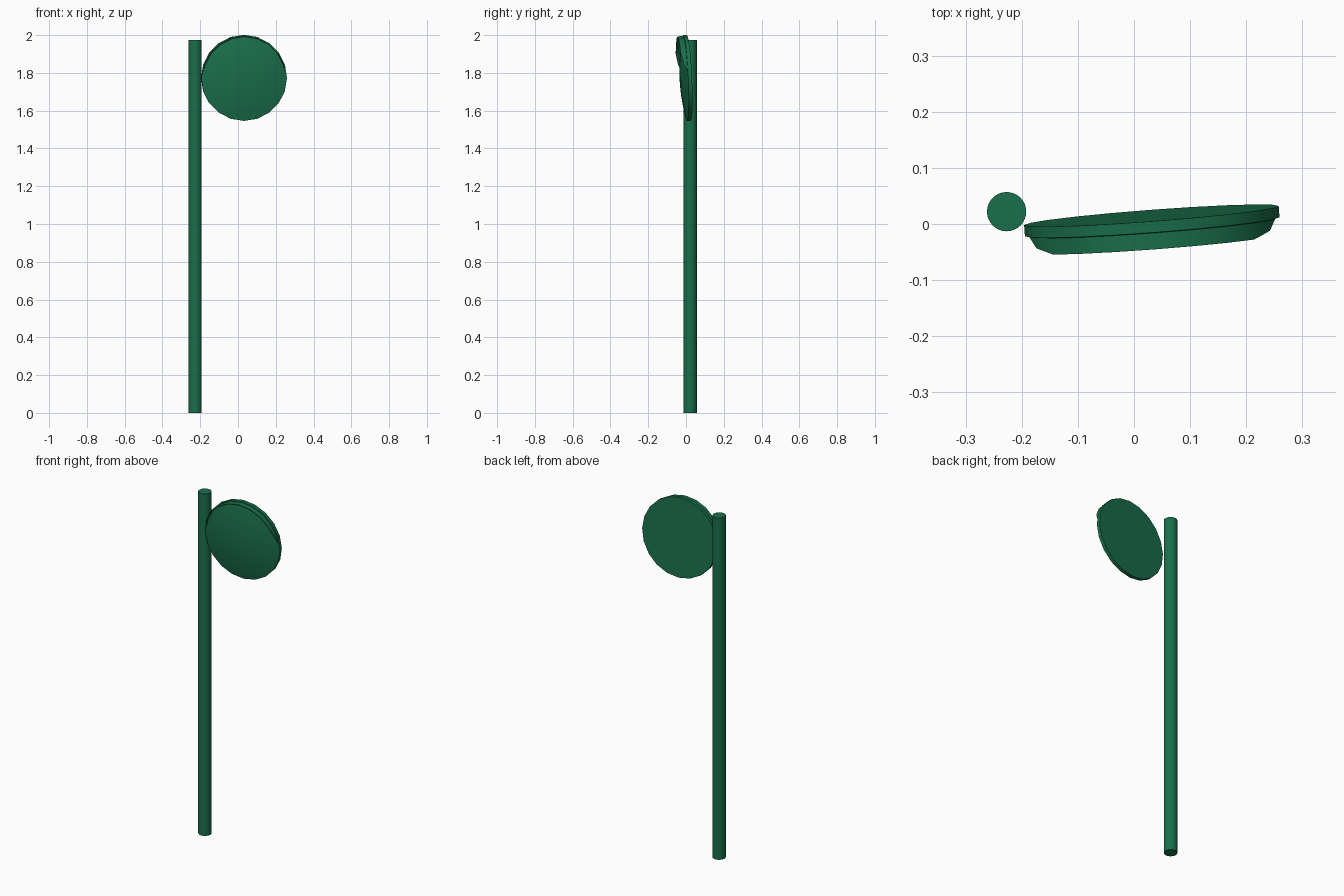
import bpy, bmesh
from math import sin, cos, radians, pi
from mathutils import Matrix

if "Cube" in bpy.data.objects:
    bpy.data.objects.remove(bpy.data.objects["Cube"])

green = bpy.data.materials.new("green")
green.diffuse_color = (0.01, 0.16, 0.07, 1)
green.use_nodes = True
green.node_tree.nodes["Principled BSDF"].inputs["Base Color"].default_value = green.diffuse_color

SIDES = 20
R = 0.2275
# head is turned a little to one side and tips forward
HEAD = (Matrix.Translation((0.031, 0.015, 1.774))
        @ Matrix.Rotation(radians(4.3), 4, 'Z')
        @ Matrix.Rotation(radians(2.6), 4, 'X'))


def finish(name, bm, matrix, angle=35):
    bmesh.ops.recalc_face_normals(bm, faces=bm.faces)
    me = bpy.data.meshes.new(name)
    bm.to_mesh(me)
    bm.free()
    ob = bpy.data.objects.new(name, me)
    bpy.context.collection.objects.link(ob)
    ob.matrix_world = matrix
    me.materials.append(green)
    bpy.ops.object.select_all(action='DESELECT')
    bpy.context.view_layer.objects.active = ob
    ob.select_set(True)
    bpy.ops.object.shade_smooth_by_angle(angle=radians(angle))
    return ob


# pole
bm = bmesh.new()
bmesh.ops.create_cone(bm, cap_ends=True, segments=32, radius1=0.035,
                      radius2=0.035, depth=1.975)
finish("pole", bm, Matrix.Translation((-0.227, 0.022, 1.975 / 2)))

# mirror disc: flat back, thin rim, domed front
bm = bmesh.new()
profile = [(R, 0), (R, -0.02)]
profile += [(R * t, -0.02 - 0.027 * (1 - t * t)) for t in (0.94, 0.75, 0.5, 0.25)]
rings = []
for r, y in profile:
    rings.append([bm.verts.new((r * cos(2 * pi * i / SIDES), y, r * sin(2 * pi * i / SIDES)))
                  for i in range(SIDES)])
for a, b in zip(rings, rings[1:]):
    for i in range(SIDES):
        j = (i + 1) % SIDES
        bm.faces.new((a[i], a[j], b[j], b[i]))
bm.faces.new(rings[0])
tip = bm.verts.new((0, -0.047, 0))
for i in range(SIDES):
    bm.faces.new((rings[-1][i], rings[-1][(i + 1) % SIDES], tip))
finish("mirror_disc", bm, HEAD)

# visor over the upper half, tapering at both ends
half = [(8, 0.0), (20, 0.019), (36, 0.03), (54, 0.03), (72, 0.03)]
arc = half + [(90, 0.03)] + [(180 - a, d) for a, d in reversed(half)]
bm = bmesh.new()
loops = []
for a, d in arc:
    c, s = cos(radians(a)), sin(radians(a))
    loops.append([bm.verts.new((r * c, y, r * s)) for r, y in
                  ((0.222, -0.016), (0.222, -0.0205 - d),
                   (0.218, -0.0205 - d), (0.218, -0.016))])
for p, q in zip(loops, loops[1:]):
    for i in range(4):
        j = (i + 1) % 4
        bm.faces.new((p[i], p[j], q[j], q[i]))
bm.faces.new(loops[0])
bm.faces.new(loops[-1])
finish("visor", bm, HEAD)
